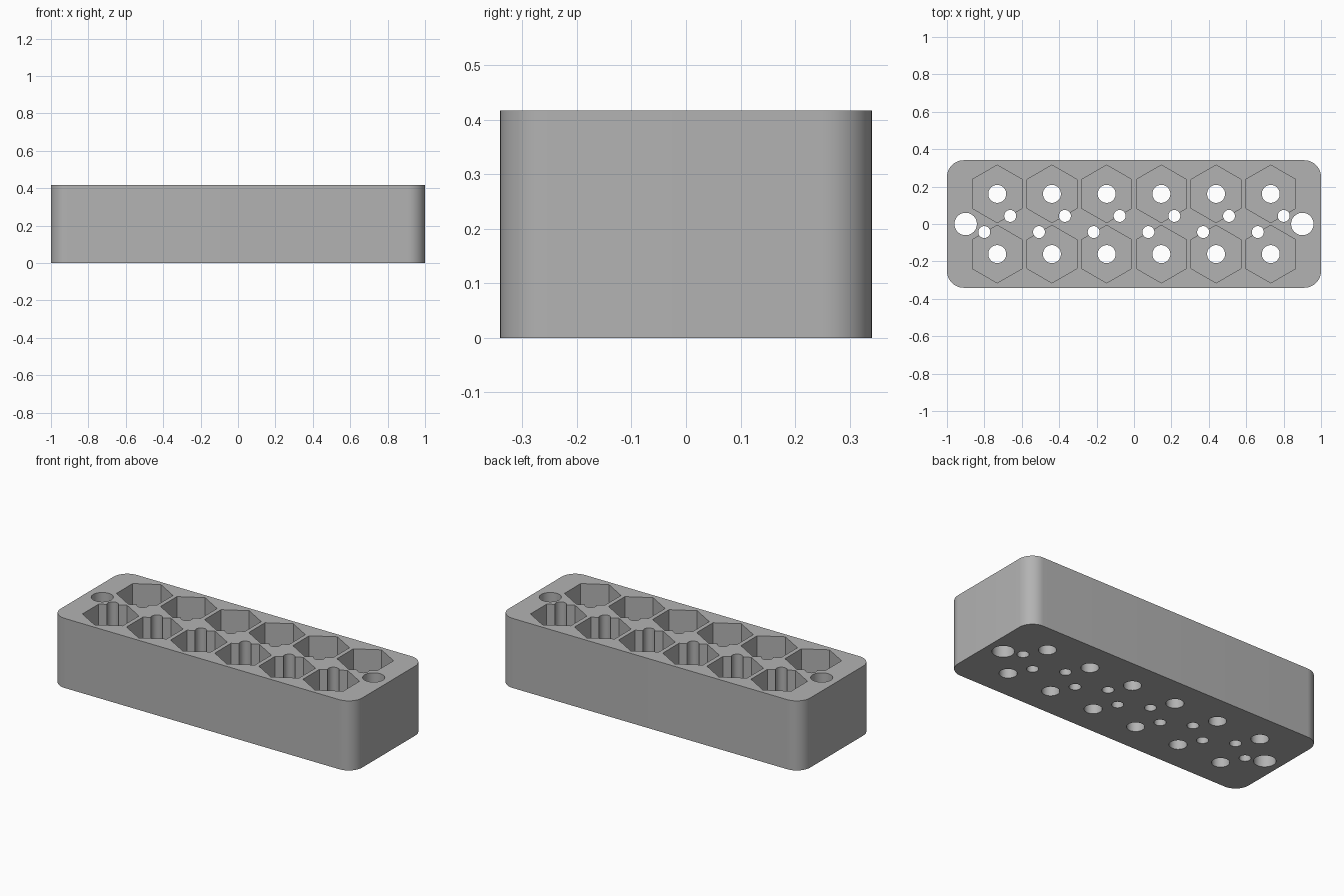
import bpy
import bmesh
from math import cos, sin, pi, radians

cube = bpy.data.objects.get("Cube")
if cube:
    bpy.data.objects.remove(cube, do_unlink=True)

# Overall dimensions
HALF_X, HALF_Y, HEIGHT, CORNER = 1.0, 0.341, 0.417, 0.09
FLOOR = 0.1
PITCH, ROW_Y, HEX_R = 0.2925, 0.161, 0.154
OVER = 0.05

grey = bpy.data.materials.new("plain grey")
grey.use_nodes = True
colour = (0.45, 0.45, 0.45, 1)
grey.diffuse_color = colour
grey.node_tree.nodes["Principled BSDF"].inputs["Base Color"].default_value = colour


def circle(x, y, r, sides, start=0.0):
    return [(x + r * cos(start + 2 * pi * i / sides),
             y + r * sin(start + 2 * pi * i / sides)) for i in range(sides)]


def prisms(name, outlines, z0, z1):
    """One object holding an upright prism for each outline."""
    bm = bmesh.new()
    for outline in outlines:
        face = bm.faces.new([bm.verts.new((x, y, z0)) for x, y in outline])
        lifted = bmesh.ops.extrude_face_region(bm, geom=[face])["geom"]
        for v in lifted:
            if isinstance(v, bmesh.types.BMVert):
                v.co.z = z1
    bmesh.ops.recalc_face_normals(bm, faces=bm.faces)
    mesh = bpy.data.meshes.new(name)
    bm.to_mesh(mesh)
    bm.free()
    mesh.materials.append(grey)
    obj = bpy.data.objects.new(name, mesh)
    bpy.context.collection.objects.link(obj)
    return obj


# Block with rounded upright corners
outline = []
for quarter, (sx, sy) in enumerate([(1, 1), (-1, 1), (-1, -1), (1, -1)]):
    for i in range(13):
        a = (quarter + i / 12) * pi / 2
        outline.append((sx * (HALF_X - CORNER) + CORNER * cos(a),
                        sy * (HALF_Y - CORNER) + CORNER * sin(a)))
block = prisms("holder_block", [outline], 0, HEIGHT)

# Two rows of hexagonal pockets, each with a centre hole and a side hole
pockets, centre_holes, side_holes = [], [], []
for side in (1, -1):
    for i in range(6):
        x, y = (i - 2.5) * PITCH, side * ROW_Y
        pockets.append(circle(x, y, HEX_R, 6, pi / 2))
        centre_holes.append(circle(x, y, 0.048, 48))
        # The side hole sits on the middle of an inner pocket wall
        side_holes.append(circle(x + side * HEX_R * 0.45,
                                 y - side * HEX_R * 0.765, 0.032, 32))

# Mounting hole at each end
end_holes = [circle(x, 0, 0.06, 48) for x in (-0.9, 0.9)]

cutters = [
    prisms("pocket_cutter", pockets, FLOOR, HEIGHT + OVER),
    prisms("main_hole_cutter", centre_holes + end_holes, -OVER, HEIGHT + OVER),
    prisms("side_hole_cutter", side_holes, -OVER, HEIGHT + OVER),
]

# Cut the block, then discard the cutters
bpy.ops.object.select_all(action="DESELECT")
bpy.context.view_layer.objects.active = block
block.select_set(True)
for cutter in cutters:
    cutter.hide_render = True
    mod = block.modifiers.new("cut", "BOOLEAN")
    mod.operation = "DIFFERENCE"
    mod.solver = "EXACT"
    mod.object = cutter
    bpy.ops.object.modifier_apply(modifier=mod.name)
    bpy.data.objects.remove(cutter, do_unlink=True)

bpy.ops.object.shade_smooth_by_angle(angle=radians(30))
